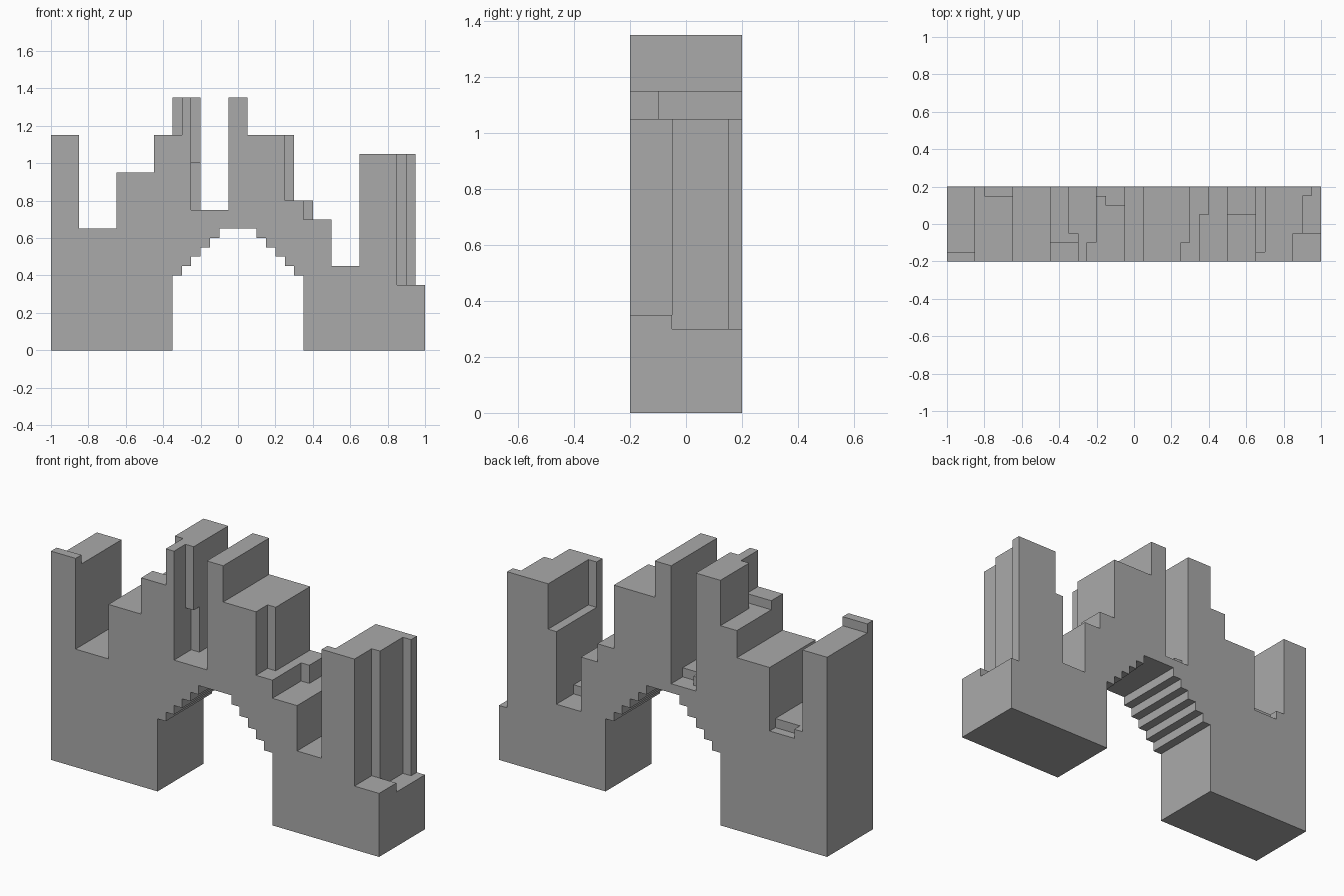
import bpy
import bmesh
import math
from mathutils import Vector

cube = bpy.data.objects.get("Cube")
if cube:
    bpy.data.objects.remove(cube, do_unlink=True)

DEPTH = 0.4   # wall thickness
OUT = 0.3     # cutters run past the wall faces to this distance
TOP = 1.5     # cutters run past the highest tower

stone = bpy.data.materials.new("grey_stone")
stone.use_nodes = True
colour = (0.4, 0.4, 0.4, 1.0)
stone.diffuse_color = colour
stone.node_tree.nodes["Principled BSDF"].inputs["Base Color"].default_value = colour


def add_object(name, bm):
    bmesh.ops.recalc_face_normals(bm, faces=bm.faces)
    mesh = bpy.data.meshes.new(name)
    bm.to_mesh(mesh)
    bm.free()
    mesh.materials.append(stone)
    obj = bpy.data.objects.new(name, mesh)
    bpy.context.scene.collection.objects.link(obj)
    return obj


def extruded(name, outline):
    """Extrude an x-z outline through the wall thickness."""
    bm = bmesh.new()
    face = bm.faces.new([bm.verts.new((x, -DEPTH / 2, z)) for x, z in outline])
    moved = bmesh.ops.extrude_face_region(bm, geom=[face])["geom"]
    verts = [v for v in moved if isinstance(v, bmesh.types.BMVert)]
    bmesh.ops.translate(bm, verts=verts, vec=(0, DEPTH, 0))
    return add_object(name, bm)


def cutter(name, xs, ys, zs):
    """Box cutter spanning the given ranges."""
    bm = bmesh.new()
    bmesh.ops.create_cube(bm, size=1)
    for v in bm.verts:
        v.co = Vector(r[0] if c < 0 else r[1] for c, r in zip(v.co, (xs, ys, zs)))
    obj = add_object(name, bm)
    obj.hide_render = True
    return obj


# Stepped skyline: right edge and height of each block, from -x to +x
skyline = [(-0.85, 1.15), (-0.65, 0.65), (-0.45, 0.95), (-0.35, 1.15),
           (-0.2, 1.35), (-0.05, 0.75), (0.05, 1.35), (0.3, 1.15),
           (0.4, 0.8), (0.5, 0.7), (0.65, 0.45), (0.95, 1.05), (1, 0.35)]
outline = [(-1, 0)]
left = -1
for right, height in skyline:
    outline += [(left, height), (right, height)]
    left = right
outline.append((1, 0))

# Corbelled archway: six equal steps on each side
half = [(0.35, 0)]
for i in range(6):
    x, z = 0.35 - 0.05 * i, 0.4 + 0.05 * i
    half.append((x, z))
    if i < 5:
        half.append((x - 0.05, z))
outline += half + [(-x, z) for x, z in reversed(half)]
wall = extruded("ruined_arch_wall", outline)

# Broken notches
notches = [
    ("end_tower_top", (-1.1, -0.8), (-0.15, OUT), (1.1, TOP)),
    ("wide_gap_sill", (-0.8, -0.65), (0.15, OUT), (0.6, 0.7)),
    ("shoulder_top", (-0.5, -0.35), (-0.1, OUT), (1.1, TOP)),
    ("shoulder_front", (-0.4, -0.3), (-OUT, -0.1), (1.15, TOP)),
    ("shoulder_nook", (-0.4, -0.3), (-0.1, -0.05), (1.1, TOP)),
    ("pillar_corner", (-0.25, -0.15), (-OUT, -0.1), (0.75, TOP)),
    ("pillar_undercut", (-0.25, -0.15), (-OUT, -0.05), (0.75, 1)),
    ("centre_gap_sill", (-0.2, -0.05), (0.15, OUT), (0.7, 0.8)),
    ("centre_gap_step", (-0.15, -0.05), (0.1, OUT), (0.7, 0.8)),
    ("shelf_corner", (0.25, 0.35), (-OUT, -0.1), (0.8, TOP)),
    ("stair_corner", (0.35, 0.45), (-OUT, 0.05), (0.7, 0.9)),
    ("narrow_gap_sill", (0.5, 0.65), (0.05, OUT), (0.4, 0.5)),
    ("tower_ledge", (0.6, 0.7), (-0.15, OUT), (0.8, TOP)),
    ("tower_front", (0.85, 1.1), (-OUT, -0.05), (0.35, TOP)),
    ("tower_side", (0.9, 1.1), (-0.05, 0.15), (0.3, TOP)),
    ("tower_rear", (0.95, 1.1), (0.15, OUT), (0.3, TOP)),
]
cutters = []
for name, xs, ys, zs in notches:
    tool = cutter(name + "_cutter", xs, ys, zs)
    cut = wall.modifiers.new(name, "BOOLEAN")
    cut.operation = "DIFFERENCE"
    cut.solver = "EXACT"
    cut.object = tool
    cutters.append(tool)

# Apply the cuts, drop the cutters and merge flat faces
graph = bpy.context.evaluated_depsgraph_get()
result = bpy.data.meshes.new_from_object(wall.evaluated_get(graph))
wall.modifiers.clear()
wall.data = result
for tool in cutters:
    bpy.data.objects.remove(tool, do_unlink=True)

bm = bmesh.new()
bm.from_mesh(result)
bmesh.ops.remove_doubles(bm, verts=bm.verts, dist=0.0005)
bmesh.ops.dissolve_limit(bm, angle_limit=math.radians(1), verts=bm.verts, edges=bm.edges)
bm.to_mesh(result)
bm.free()
result.materials.clear()
result.materials.append(stone)
for poly in result.polygons:
    poly.material_index = 0
    poly.use_smooth = False
